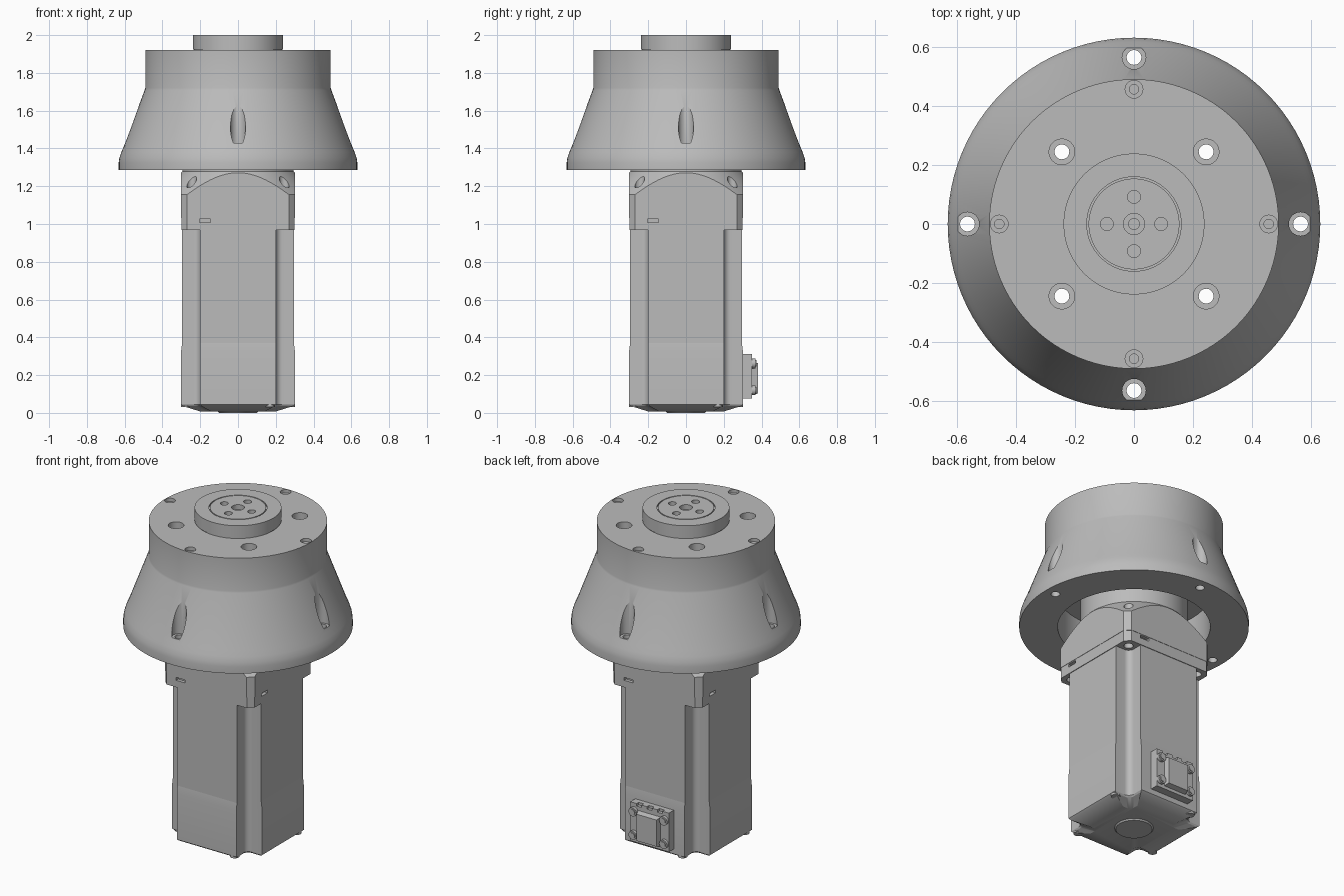
import bpy, bmesh, math
from mathutils import Matrix, Vector

cube = bpy.data.objects.get("Cube")
if cube:
    bpy.data.objects.remove(cube, do_unlink=True)

grey = bpy.data.materials.new("metal grey")
grey.use_nodes = True
COLOUR = (0.5, 0.5, 0.5, 1)
grey.diffuse_color = COLOUR
grey.node_tree.nodes["Principled BSDF"].inputs["Base Color"].default_value = COLOUR


def finish(bm, name, cutter=False):
    bmesh.ops.remove_doubles(bm, verts=bm.verts, dist=1e-5)
    bmesh.ops.recalc_face_normals(bm, faces=bm.faces)
    mesh = bpy.data.meshes.new(name)
    bm.to_mesh(mesh)
    bm.free()
    mesh.materials.append(grey)
    ob = bpy.data.objects.new(name, mesh)
    bpy.context.collection.objects.link(ob)
    ob.hide_render = cutter
    return ob


def lathe(name, profile, cutter=False, steps=96):
    """Revolve (radius, z) points about the z axis."""
    bm = bmesh.new()
    vs = [bm.verts.new((r, 0, z)) for r, z in profile]
    es = [bm.edges.new(p) for p in zip(vs, vs[1:])]
    bmesh.ops.spin(bm, geom=vs + es, axis=(0, 0, 1), cent=(0, 0, 0),
                   angle=2 * math.pi, steps=steps, use_duplicate=False)
    return finish(bm, name, cutter)


def add_cyl(bm, x, y, z0, z1, r, seg=32):
    bmesh.ops.create_cone(bm, cap_ends=True, segments=seg, radius1=r, radius2=r, depth=z1 - z0,
                          matrix=Matrix.Translation((x, y, (z0 + z1) / 2)))


def add_box(bm, x, y, z, sx, sy, sz):
    m = Matrix.Translation((x, y, z)) @ Matrix.Diagonal((sx, sy, sz, 1))
    bmesh.ops.create_cube(bm, size=1, matrix=m)


def ring(radius, start=0.0, count=4):
    for k in range(count):
        a = start + k * 2 * math.pi / count
        yield radius * math.cos(a), radius * math.sin(a)


def apply_boolean(ob, cutter, op='DIFFERENCE'):
    mod = ob.modifiers.new("cut", 'BOOLEAN')
    mod.operation, mod.object, mod.solver = op, cutter, 'EXACT'
    bpy.context.view_layer.objects.active = ob
    bpy.ops.object.modifier_apply(modifier=mod.name)
    bpy.data.objects.remove(cutter, do_unlink=True)


def drill(ob, holes):
    """Cut vertical holes given as (x, y, z0, z1, radius), one radius at a time."""
    for radius in sorted({h[4] for h in holes}):
        bm = bmesh.new()
        for h in holes:
            if h[4] == radius:
                add_cyl(bm, *h)
        apply_boolean(ob, finish(bm, "hole_cutter", True))


def loft(name, sections):
    """Skin a stack of matching closed outlines and cap both ends."""
    bm = bmesh.new()
    rows = [[bm.verts.new(p) for p in s] for s in sections]
    n = len(rows[0])
    for a, b in zip(rows, rows[1:]):
        for i in range(n):
            bm.faces.new((a[i], a[(i + 1) % n], b[(i + 1) % n], b[i]))
    bm.faces.new(rows[0])
    bm.faces.new(rows[-1])
    return finish(bm, name)


def motor_outline(half, z, scale=1.0):
    """Square with a filleted notch in each corner."""
    notch, fillet = 0.2, 0.035
    pts = [(half, notch)]
    for k in range(9):
        a = math.radians(270 - 90 * k / 8)
        c = notch + fillet
        pts.append((c + fillet * math.cos(a), c + fillet * math.sin(a)))
    pts.append((notch, half))
    out = []
    for q in range(4):
        rot = Matrix.Rotation(q * math.pi / 2, 3, 'Z')
        out += [rot @ Vector((x * scale, y * scale, z)) for x, y in pts]
    return out


DIAG = math.pi / 4
parts = []

# Flared gearbox housing with a hollow underside
housing = lathe("gearbox_housing", [
    (0, 1.5), (0.42, 1.5), (0.42, 1.285), (0.632, 1.285), (0.632, 1.325), (0.628, 1.35),
    (0.618, 1.38), (0.605, 1.41), (0.494, 1.71), (0.491, 1.72), (0.491, 1.92), (0, 1.92)])
holes = []
for x, y in ring(0.565):
    holes += [(x, y, 1.2, 1.6, 0.025), (x, y, 1.43, 1.705, 0.04)]
for x, y in ring(0.346, DIAG):
    holes += [(x, y, 1.4, 2.0, 0.0251), (x, y, 1.85, 2.0, 0.0435)]
for x, y in ring(0.457):
    holes += [(x, y, 1.82, 2.0, 0.016), (x, y, 1.9, 2.0, 0.03)]
drill(housing, holes)
parts.append(housing)

# Output disc with a face groove and blind bolt holes
disc = lathe("output_disc", [
    (0, 1.91), (0.234, 1.91), (0.234, 1.925), (0.239, 1.925), (0.239, 2.0), (0.16, 2.0),
    (0.16, 1.992), (0.154, 1.992), (0.154, 2.0), (0, 2.0)])
holes = [(x, y, 1.95, 2.1, 0.022) for x, y in ring(0.092)]
holes += [(0, 0, 1.93, 2.1, 0.018), (0, 0, 1.97, 2.1, 0.036)]
drill(disc, holes)
parts.append(disc)

# Pilot cylinder joining the adapter to the housing
parts.append(lathe("pilot_cylinder", [(0, 1.26), (0.295, 1.26), (0.295, 1.51), (0, 1.51)]))

# Square adapter whose corners are turned to a cone
bm = bmesh.new()
add_box(bm, 0, 0, 1.155, 0.604, 0.604, 0.244)
adapter = finish(bm, "adapter_block")
cone = lathe("cone_cutter", [(0, 0.9), (0.405, 0.9), (0.405, 1.155), (0.297, 1.277), (0, 1.277)], True)
apply_boolean(adapter, cone, 'INTERSECT')
drill(adapter, [(x, y, 0.9, 1.4, 0.026) for x, y in ring(0.346, DIAG)])
parts.append(adapter)

# Motor mounting flange with one small slot per side
bm = bmesh.new()
add_box(bm, 0, 0, 1.0, 0.6, 0.6, 0.066)
flange = finish(bm, "motor_flange")
rounder = lathe("corner_cutter", [(0, 0.9), (0.403, 0.9), (0.403, 1.2), (0, 1.2)], True)
apply_boolean(flange, rounder, 'INTERSECT')
drill(flange, [(x, y, 0.9, 1.1, 0.026) for x, y in ring(0.346, DIAG)])
bm = bmesh.new()
for k in range(4):
    bits = bmesh.ops.create_cube(bm, size=1, matrix=Matrix.Rotation(k * math.pi / 2, 4, 'Z') @
                                 Matrix.Translation((-0.175, -0.3, 1.018)) @
                                 Matrix.Diagonal((0.06, 0.04, 0.018, 1)))
apply_boolean(flange, finish(bm, "slot_cutter", True))
parts.append(flange)

# Motor body, slightly wider rear section and tapered end
parts.append(loft("motor_body", [motor_outline(0.296, 0.32), motor_outline(0.296, 0.97)]))
parts.append(loft("motor_rear", [
    motor_outline(0.28, 0.008, 0.72), motor_outline(0.30, 0.036, 0.97), motor_outline(0.302, 0.045),
    motor_outline(0.302, 0.32), motor_outline(0.296, 0.37)]))
parts.append(lathe("rear_disc", [(0, 0), (0.1, 0), (0.11, 0.012), (0, 0.012)]))

# Small rear cap screws, one per side
bm = bmesh.new()
for k in range(4):
    p = Matrix.Rotation(k * math.pi / 2, 3, 'Z') @ Vector((0.17, -0.275, 0))
    add_cyl(bm, p.x, p.y, 0.03, 0.058, 0.026, 20)
parts.append(finish(bm, "rear_screws"))

# Cable connector on the back: base plate, raised cover and corner screws
bm = bmesh.new()
add_box(bm, 0, 0.322, 0.193, 0.26, 0.056, 0.236)
base = finish(bm, "connector_base")
bm = bmesh.new()
for x in (-0.07, 0.0, 0.07):
    add_box(bm, x, 0.36, 0.311, 0.035, 0.06, 0.03)
apply_boolean(base, finish(bm, "notch_cutter", True))
parts.append(base)

bm = bmesh.new()
add_box(bm, 0, 0.355, 0.183, 0.16, 0.05, 0.19)
front = [v for v in bm.verts if v.co.y > 0.36]
bmesh.ops.scale(bm, vec=(0.85, 1, 0.85), verts=front, space=Matrix.Translation((0, 0, -0.183)))
parts.append(finish(bm, "connector_cover"))

bm = bmesh.new()
for x in (-0.103, 0.103):
    for z in (0.12, 0.262):
        for radius, depth in ((0.026, 0.025), (0.017, 0.034)):
            bmesh.ops.create_cone(bm, cap_ends=True, segments=20, radius1=radius, radius2=radius,
                                  depth=depth, matrix=Matrix.Translation((x, 0.355, z)) @
                                  Matrix.Rotation(math.pi / 2, 4, 'X'))
parts.append(finish(bm, "connector_screws"))

# Smooth the turned surfaces while keeping edges crisp
bpy.ops.object.select_all(action='DESELECT')
for ob in parts:
    ob.select_set(True)
bpy.context.view_layer.objects.active = parts[0]
bpy.ops.object.shade_smooth_by_angle(angle=math.radians(25))
